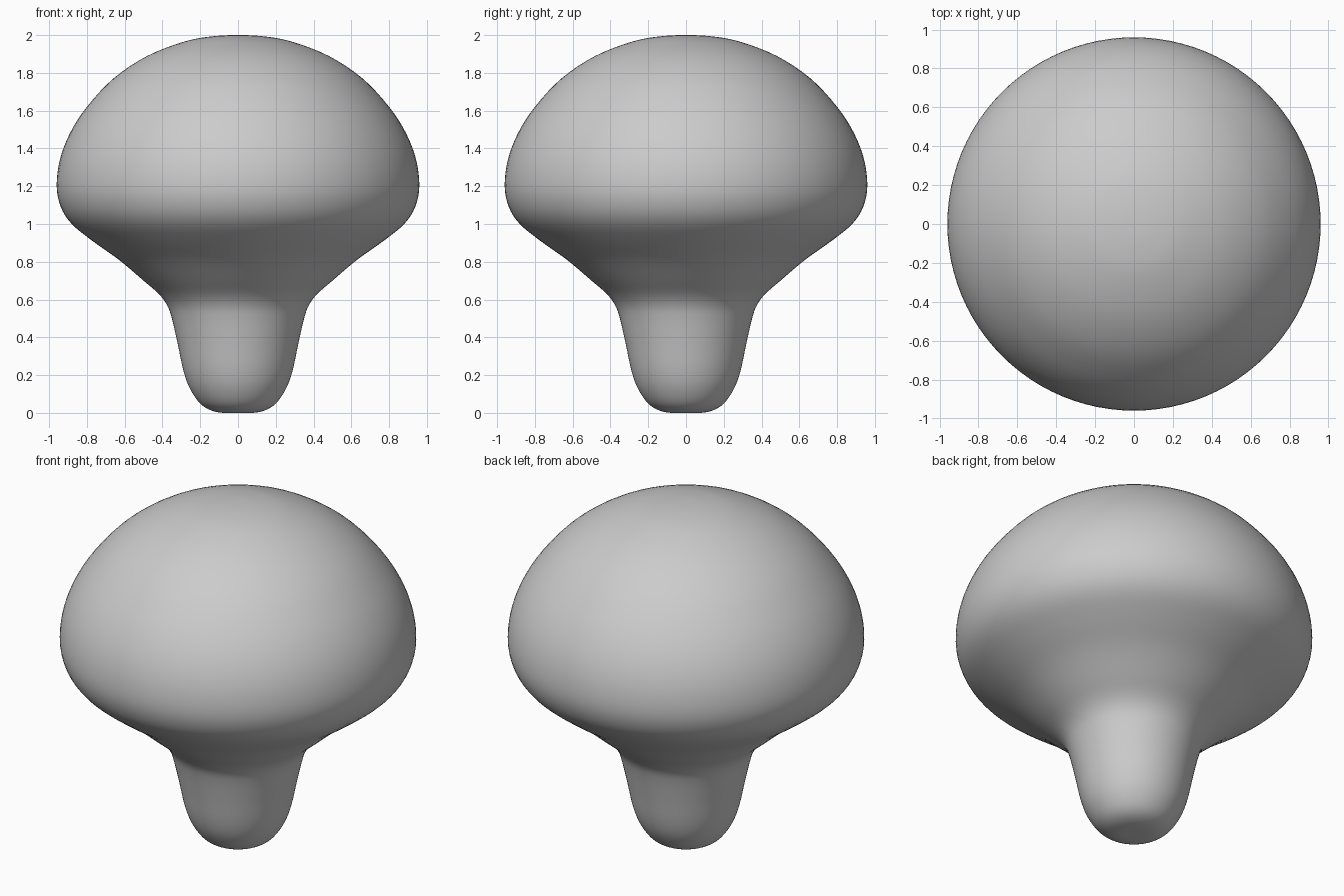
import bpy, bmesh
from math import pi
from mathutils import Vector

cube = bpy.data.objects.get("Cube")
if cube:
    bpy.data.objects.remove(cube, do_unlink=True)

# One plain grey for the whole body
grey = bpy.data.materials.new("soft grey")
grey.use_nodes = True
colour = (0.6, 0.6, 0.6, 1)
grey.diffuse_color = colour
grey.node_tree.nodes["Principled BSDF"].inputs["Base Color"].default_value = colour

# Radius and height along the outline, from foot to crown
stem = [(0, 0), (.11, .004), (.19, .04), (.25, .12), (.288, .22), (.32, .37), (.35, .5), (.375, .57)]
underside = [(.42, .63), (.5, .7), (.63, .81), (.77, .91), (.88, 1.0), (.938, 1.09)]
dome = [(.96, 1.2), (.943, 1.34), (.89, 1.48), (.80, 1.62), (.66, 1.77),
        (.48, 1.89), (.28, 1.967), (.13, 1.994), (0, 2)]
outline = [Vector((r, 0, z)) for r, z in stem + underside + dome]


def smooth_path(points, steps):
    """Catmull-Rom curve through the points, mirrored over the axis at both ends."""
    flip = lambda p: Vector((-p.x, 0, p.z))
    pts = [flip(points[1])] + points + [flip(points[-2])]
    path = []
    for a, b, c, d in zip(pts, pts[1:], pts[2:], pts[3:]):
        for i in range(steps):
            t = i / steps
            path.append(b + (c - a) * t / 2 + (a * 2 - b * 5 + c * 4 - d) * t * t / 2
                        + (b * 3 - a - c * 3 + d) * t ** 3 / 2)
    return path + [points[-1]]


# Spin the outline into a closed mushroom body
bm = bmesh.new()
verts = [bm.verts.new(p) for p in smooth_path(outline, 4)]
edges = [bm.edges.new(pair) for pair in zip(verts, verts[1:])]
bmesh.ops.spin(bm, geom=verts + edges, cent=(0, 0, 0), axis=(0, 0, 1),
               angle=2 * pi, steps=96, use_duplicate=False)
bmesh.ops.remove_doubles(bm, verts=bm.verts, dist=0.0005)
bmesh.ops.recalc_face_normals(bm, faces=bm.faces)
for face in bm.faces:
    face.smooth = True

mesh = bpy.data.meshes.new("mushroom_body")
bm.to_mesh(mesh)
bm.free()
mesh.materials.append(grey)
body = bpy.data.objects.new("mushroom_body", mesh)
bpy.context.collection.objects.link(body)
